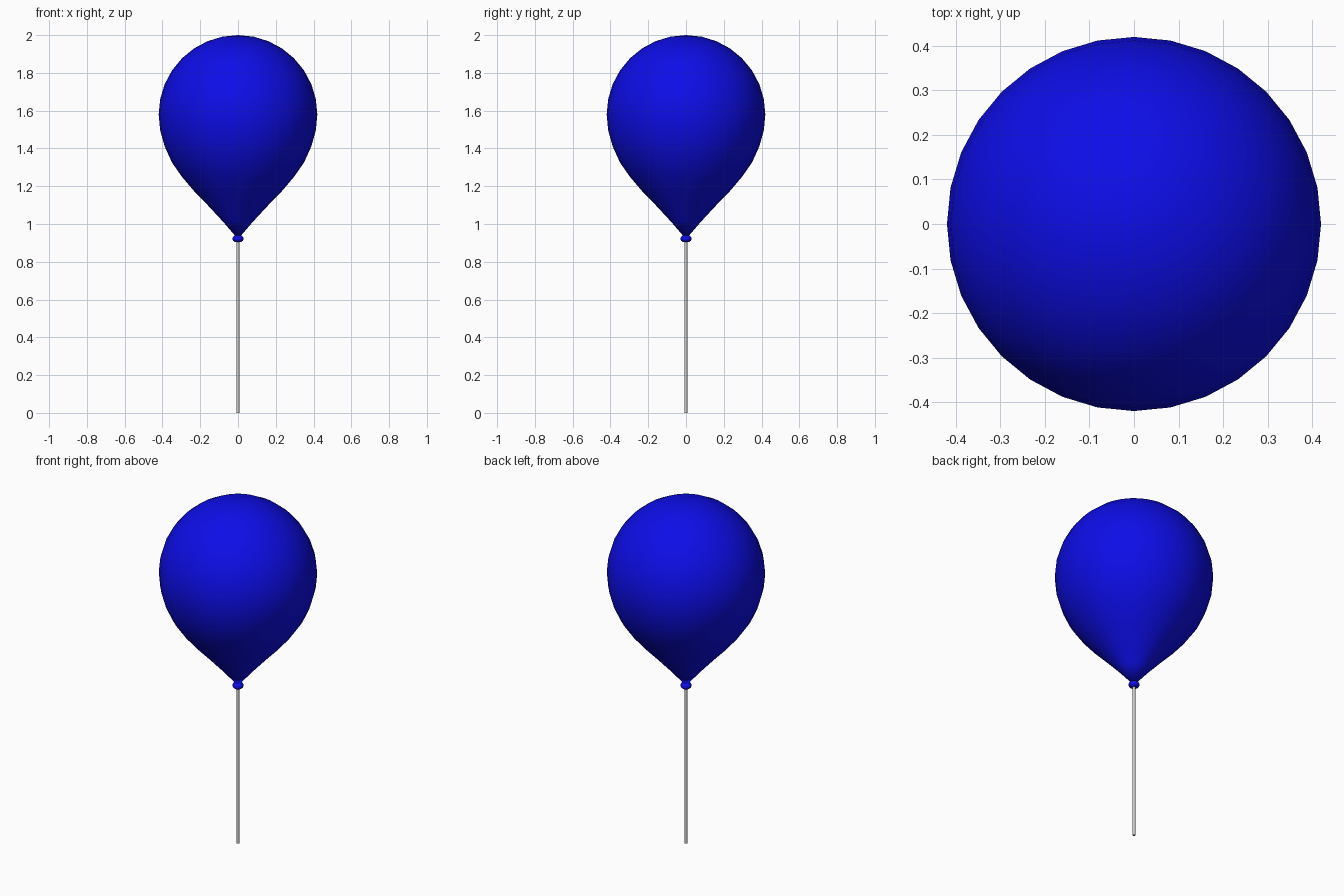
import bpy
import bmesh
import math

default = bpy.data.objects.get("Cube")
if default:
    bpy.data.objects.remove(default, do_unlink=True)


def make_material(name, colour):
    mat = bpy.data.materials.new(name)
    mat.use_nodes = True
    mat.diffuse_color = colour
    mat.node_tree.nodes["Principled BSDF"].inputs["Base Color"].default_value = colour
    return mat


def finish(obj, name, mat, angle):
    obj.name = name
    obj.data.materials.append(mat)
    bpy.ops.object.select_all(action="DESELECT")
    obj.select_set(True)
    bpy.context.view_layer.objects.active = obj
    bpy.ops.object.shade_smooth_by_angle(angle=math.radians(angle))


blue = make_material("balloon blue", (0.004, 0.004, 0.8, 1))
grey = make_material("string grey", (0.6, 0.6, 0.6, 1))

RADIUS, CENTRE = 0.42, 1.58

# Balloon: a sphere whose lower rings are drawn down into a teardrop
bpy.ops.mesh.primitive_uv_sphere_add(segments=32, ring_count=16, radius=RADIUS)
balloon = bpy.context.object
lower_heights = [1.58, 1.495, 1.41, 1.325, 1.25, 1.175, 1.1, 1.015, 0.92]
ring_step = math.pi / 16
for vert in balloon.data.vertices:
    x, y, z = vert.co
    ring = round(-math.asin(max(-1, min(1, z / RADIUS))) / ring_step)
    vert.co.z = lower_heights[ring] if ring > 0 else z + CENTRE
finish(balloon, "balloon", blue, 60)

# Tied knot under the balloon
bpy.ops.mesh.primitive_torus_add(
    major_segments=24, minor_segments=10, major_radius=0.013,
    minor_radius=0.017, location=(0, 0, 0.922))
finish(bpy.context.object, "knot", blue, 60)

# Straight string hanging to the ground
STRING_TOP = 0.93
bpy.ops.mesh.primitive_cylinder_add(
    vertices=12, radius=0.0075, depth=STRING_TOP, location=(0, 0, STRING_TOP / 2))
finish(bpy.context.object, "string", grey, 40)
